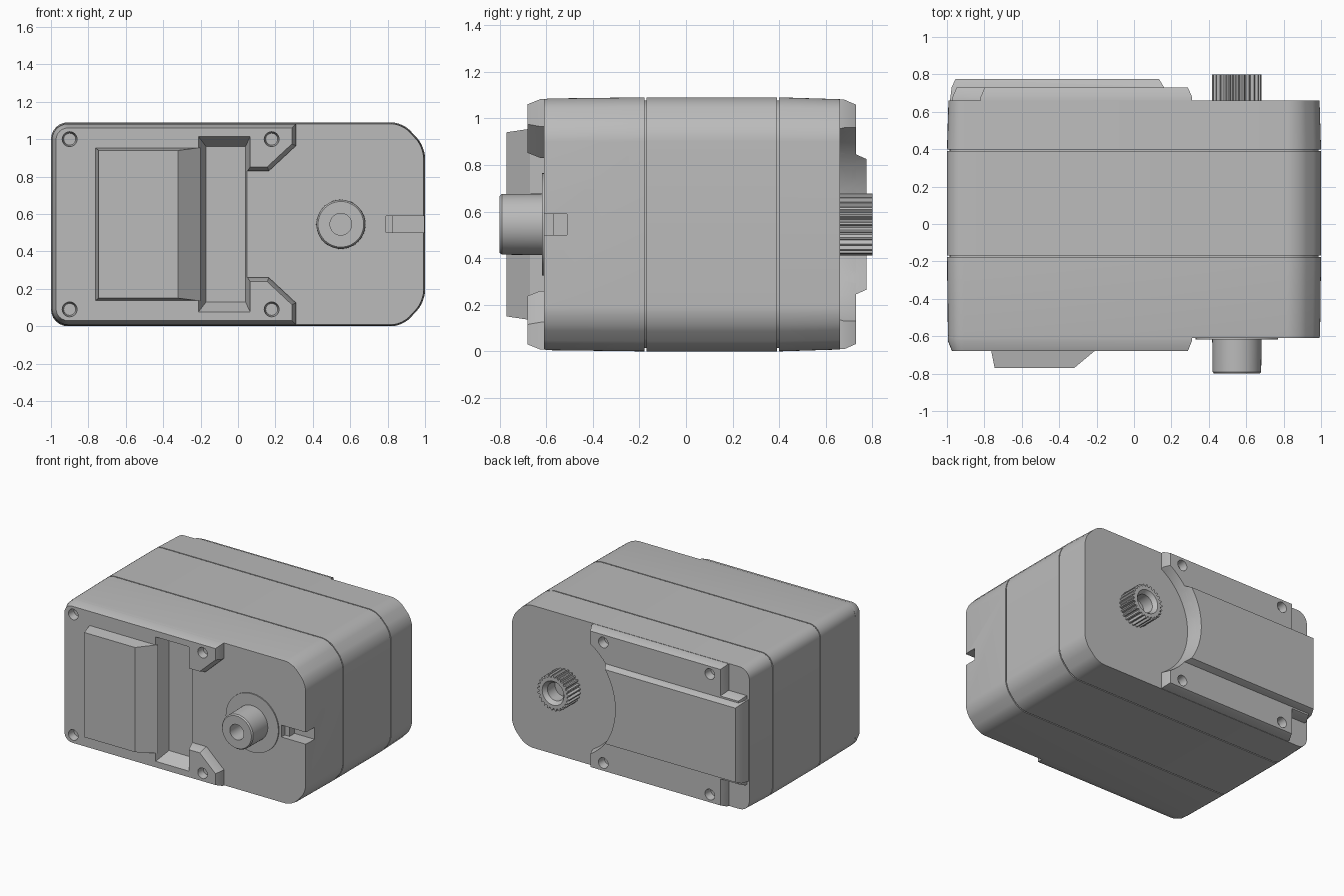
import bpy, bmesh, math
from mathutils import Vector

if "Cube" in bpy.data.objects:
    bpy.data.objects.remove(bpy.data.objects["Cube"])

grey = bpy.data.materials.new("housing grey")
grey.use_nodes = True
COLOUR = (0.5, 0.5, 0.5, 1)
grey.diffuse_color = COLOUR
grey.node_tree.nodes["Principled BSDF"].inputs["Base Color"].default_value = COLOUR

MID = 0.545          # height of the centre line
SHAFT_X = 0.55
parts = []


def rounded(corners, steps=6):
    """Outline from (x, z, radius) corners, counter-clockwise."""
    out = []
    for i, (x, z, r) in enumerate(corners):
        p = Vector((x, z))
        if r == 0:
            out.append(p)
            continue
        a = p + (Vector(corners[i - 1][:2]) - p).normalized() * r
        b = p + (Vector(corners[(i + 1) % len(corners)][:2]) - p).normalized() * r
        for k in range(steps + 1):
            t = k / steps
            w = 0.586 * t * (1 - t) + 1 - 2 * t * (1 - t) - 0.586 * t * (1 - t) 
            q = 1.414 * t * (1 - t)
            d = (1 - t) ** 2 + q + t * t
            out.append((a * (1 - t) ** 2 + p * q + b * t * t) / d)
    return out


def rect(x0, x1, z0, z1):
    return [Vector(c) for c in ((x0, z0), (x1, z0), (x1, z1), (x0, z1))]


def circle(x, z, r, n=48):
    return [Vector((x + r * math.cos(math.tau * i / n), z + r * math.sin(math.tau * i / n)))
            for i in range(n)]


def shrink(pts, d):
    """Move every edge of an outline inwards by d."""
    out = []
    for i, p in enumerate(pts):
        e = (p - pts[i - 1]).normalized()
        f = (pts[(i + 1) % len(pts)] - p).normalized()
        n1, n2 = Vector((-e.y, e.x)), Vector((-f.y, f.x))
        out.append(p + (n1 + n2) * d / (1 + n1.dot(n2)))
    return out


def prism(name, sections, cutter=False):
    """Stack of equal-count outlines: [(y, outline), ...]."""
    bm = bmesh.new()
    rings = [[bm.verts.new((p.x, y, p.y)) for p in pts] for y, pts in sections]
    n = len(rings[0])
    for a, b in zip(rings, rings[1:]):
        for i in range(n):
            j = (i + 1) % n
            bm.faces.new((a[i], a[j], b[j], b[i]))
    bm.faces.new(rings[0])
    bm.faces.new(rings[-1][::-1])
    bmesh.ops.recalc_face_normals(bm, faces=bm.faces)
    mesh = bpy.data.meshes.new(name)
    bm.to_mesh(mesh)
    bm.free()
    mesh.materials.append(grey)
    ob = bpy.data.objects.new(name, mesh)
    bpy.context.collection.objects.link(ob)
    if not cutter:
        parts.append(ob)
    return ob


def cut(ob, *sections):
    """Subtract a prism from a part."""
    tool = prism("cutter", sections, True)
    mod = ob.modifiers.new("cut", "BOOLEAN")
    mod.operation, mod.solver, mod.object = "DIFFERENCE", "EXACT", tool
    bpy.context.view_layer.objects.active = ob
    bpy.ops.object.modifier_apply(modifier=mod.name)
    bpy.data.objects.remove(tool)


# Three housing sections on a recessed core that shows as the seams
body = rounded([(-1, 0, 0.09), (0.88, 0, 0.06), (1, 0.13, 0.06),
                (1, 0.96, 0.06), (0.88, 1.09, 0.06), (-1, 1.09, 0.09)])
small = shrink(body, 0.008)
front = prism("front_housing", [(-0.61, small), (-0.59, shrink(body, 0.005)), (-0.177, body)])
prism("middle_housing", [(-0.169, body), (0.391, body)])
prism("back_housing", [(0.399, body), (0.66, small)])
prism("seam_core", [(-0.3, shrink(body, 0.014)), (0.5, shrink(body, 0.014))])

# Raised front frame with two corner tabs
frame_outline = rounded([(-0.995, 0.008, 0.085), (0.31, 0.008, 0), (0.31, 0.125, 0),
                         (0.165, 0.26, 0), (0.04, 0.26, 0), (0.04, 0.83, 0),
                         (0.165, 0.83, 0), (0.31, 0.965, 0), (0.31, 1.082, 0),
                         (-0.995, 1.082, 0.085)])
frame = prism("front_frame", [(-0.6, frame_outline), (-0.625, frame_outline),
                              (-0.68, shrink(frame_outline, 0.022))])

# Battery-like cover block, sloping down to the cable slot
prism("front_cover", [(-0.67, rect(-0.765, -0.2, 0.135, 0.955)),
                      (-0.77, rect(-0.745, -0.32, 0.15, 0.94))])

# Cable slot with sloping ends
for ob in (front, frame):
    cut(ob, (-0.7, rect(-0.22, 0.07, 0.065, 1.025)), (-0.58, rect(-0.17, 0.04, 0.13, 0.96)))

# Stepped notch on the shaft end
cut(front, (-0.7, rect(0.79, 1.1, 0.5, 0.59)), (-0.57, rect(0.79, 1.1, 0.5, 0.59)))
cut(front, (-0.7, rect(0.83, 1.1, 0.5, 0.59)), (-0.51, rect(0.83, 1.1, 0.5, 0.59)))

# Idle shaft and its flange
prism("shaft_flange", [(-0.6, circle(SHAFT_X, MID, 0.22)), (-0.618, circle(SHAFT_X, MID, 0.22))])
idler = prism("idle_shaft", [(-0.6, circle(SHAFT_X, MID, 0.132)),
                             (-0.79, circle(SHAFT_X, MID, 0.13)),
                             (-0.8, circle(SHAFT_X, MID, 0.122))])
cut(idler, (-0.9, circle(SHAFT_X, MID, 0.058)), (-0.66, circle(SHAFT_X, MID, 0.058)))

# Back rim with open corners, and the raised back cover
rim_outline = [Vector(c) for c in ((-0.97, 0.21), (-0.82, 0.21), (-0.82, 0.01), (0.31, 0.01),
                                   (0.31, 1.08), (-0.82, 1.08), (-0.82, 0.88), (-0.97, 0.88))]
rim = prism("back_rim", [(0.65, rim_outline), (0.68, rim_outline),
                         (0.73, shrink(rim_outline, 0.022))])
cover_outline = rect(-0.985, 0.4, 0.235, 0.855)
cover = prism("back_cover", [(0.65, cover_outline), (0.73, shrink(cover_outline, 0.01)),
                             (0.775, shrink(cover_outline, 0.03))])
for ob in (rim, cover):
    cut(ob, (0.6, circle(SHAFT_X, MID, 0.475, 96)), (0.66, circle(SHAFT_X, MID, 0.475, 96)),
        (0.79, circle(SHAFT_X, MID, 0.505, 96)))

# Countersunk screw holes
for z in (MID - 0.455, MID + 0.455):
    for x in (-0.9, 0.18):
        cut(frame, (-0.7, circle(x, z, 0.043, 24)), (-0.625, circle(x, z, 0.032, 24)))
    for x in (-0.71, 0.18):
        cut(rim, (0.75, circle(x, z, 0.043, 24)), (0.67, circle(x, z, 0.032, 24)))

# Splined output shaft
TEETH = 25
spline = []
for i in range(TEETH * 4):
    a = math.tau * i / (TEETH * 4)
    r = 0.133 if i % 4 < 2 else 0.116
    spline.append(Vector((SHAFT_X + r * math.cos(a), MID + r * math.sin(a))))
gear = prism("output_spline", [(0.65, spline), (0.8, spline)])
cut(gear, (0.81, circle(SHAFT_X, MID, 0.098)), (0.77, circle(SHAFT_X, MID, 0.068)),
    (0.68, circle(SHAFT_X, MID, 0.068)))

# Smooth the curved walls, keep the edges sharp
bpy.ops.object.select_all(action="DESELECT")
for ob in parts:
    ob.select_set(True)
bpy.context.view_layer.objects.active = parts[0]
bpy.ops.object.shade_smooth_by_angle(angle=math.radians(28))
